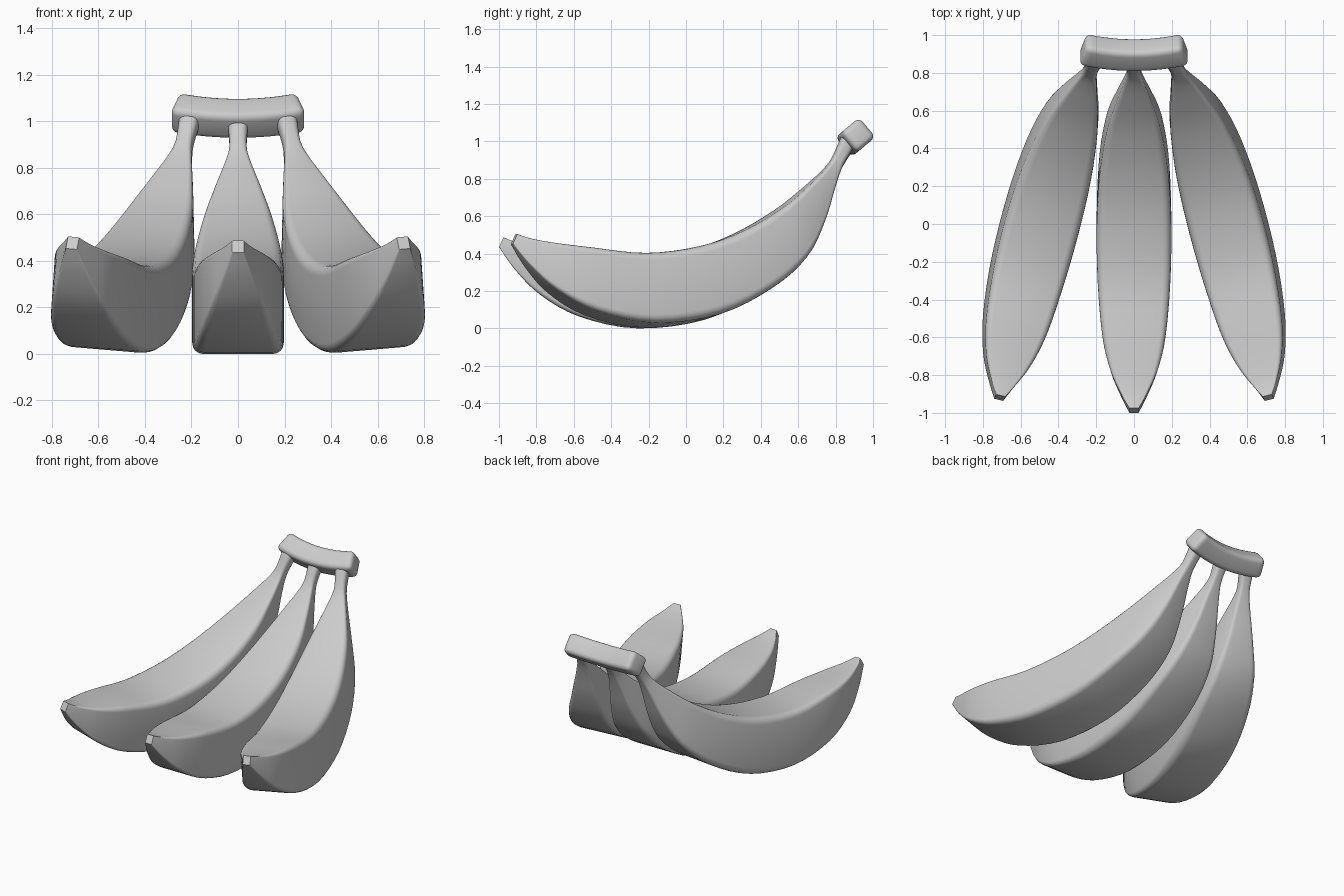
import bpy, bmesh, math
from mathutils import Vector, Matrix

cube = bpy.data.objects.get("Cube")
if cube:
    bpy.data.objects.remove(cube, do_unlink=True)

# One plain grey for everything
grey = bpy.data.materials.new("plain_grey")
grey.use_nodes = True
grey.diffuse_color = (0.6, 0.6, 0.6, 1)
grey.node_tree.nodes["Principled BSDF"].inputs["Base Color"].default_value = (0.6, 0.6, 0.6, 1)


def finish(name, bm, angle):
    bmesh.ops.recalc_face_normals(bm, faces=bm.faces)
    mesh = bpy.data.meshes.new(name)
    bm.to_mesh(mesh)
    bm.free()
    mesh.materials.append(grey)
    obj = bpy.data.objects.new(name, mesh)
    bpy.context.collection.objects.link(obj)
    bpy.ops.object.select_all(action='DESELECT')
    obj.select_set(True)
    bpy.context.view_layer.objects.active = obj
    bpy.ops.object.shade_smooth_by_angle(angle=math.radians(angle))
    return obj


# Fruit stations from tip to stem:
# inner y, inner z, outer y, outer z, half width, corner roundness
STATIONS = [
    (-.975, .487, -1, .435, .025, .15),
    (-.9, .458, -.915, .315, .068, .15),
    (-.78, .432, -.78, .18, .123, .18),
    (-.6, .407, -.57, .063, .167, .2),
    (-.3, .375, -.26, 0, .193, .22),
    (0, .412, .1, .046, .197, .24),
    (.25, .497, .4, .19, .181, .24),
    (.48, .626, .6, .357, .143, .24),
    (.64, .752, .712, .55, .092, .26),
    (.74, .845, .785, .745, .053, .35),
    (.785, .91, .835, .86, .037, .6),
    (.835, 1.015, .9, .96, .043, .7),
    (.855, 1.03, .915, .98, .034, .7),
]
STEPS = 4


def spline(rows, steps):
    """Catmull-Rom interpolation through rows of numbers."""
    out = []
    for i in range(len(rows) - 1):
        a, b = rows[max(i - 1, 0)], rows[i]
        c, d = rows[i + 1], rows[min(i + 2, len(rows) - 1)]
        for k in range(steps):
            t = k / steps
            out.append([q + .5 * t * (r - p + t * (2 * p - 5 * q + 4 * r - s + t * (3 * (q - r) + s - p)))
                        for p, q, r, s in zip(a, b, c, d)])
    return out + [list(rows[-1])]


def section(station):
    """Rounded rectangle between the inner and outer curve."""
    iy, iz, oy, oz, w, roundness = station
    top, bottom = Vector((0, iy, iz)), Vector((0, oy, oz))
    mid, up = (top + bottom) / 2, (top - bottom)
    h = up.length / 2
    up.normalize()
    r = roundness * min(w, h)
    points = []
    for n, (sx, sz) in enumerate([(1, 1), (-1, 1), (-1, -1), (1, -1)]):
        for k in range(5):
            a = math.pi / 2 * (n + k / 4)
            x = sx * (w - r) + r * math.cos(a)
            z = sz * (h - r) + r * math.sin(a)
            points.append(mid + Vector((x, 0, 0)) + up * z)
    return points


def make_fruit(name, side):
    bm = bmesh.new()
    rings = [[bm.verts.new(p) for p in section(s)] for s in spline(STATIONS, STEPS)]
    for a, b in zip(rings, rings[1:]):
        for i in range(len(a)):
            j = (i + 1) % len(a)
            bm.faces.new((a[i], a[j], b[j], b[i]))
    bm.faces.new(rings[0])
    bm.faces.new(rings[-1])
    # Fan the outer fruits out from the stem and swing them slightly sideways
    pivot = Vector((0, .85, .98))
    move = (Matrix.Translation(pivot + Vector((side * .213, 0, .014 * abs(side))))
            @ Matrix.Rotation(side * math.radians(14.4), 4, 'Z')
            @ Matrix.Rotation(-side * math.radians(4.7), 4, 'Y')
            @ Matrix.Translation(-pivot))
    bmesh.ops.transform(bm, matrix=move, verts=bm.verts)
    return finish(name, bm, 40)


for name, side in (("right_fruit", -1), ("middle_fruit", 0), ("left_fruit", 1)):
    make_fruit(name, side)

# Crown: square bar bent along an arc that rises to the back at both ends
bm = bmesh.new()
COLUMNS = 12
half, length = .068, .272
tilt = math.radians(40)
u = Vector((0, math.cos(tilt), math.sin(tilt)))
v = Vector((0, math.sin(tilt), -math.cos(tilt)))
rings = []
for i in range(COLUMNS + 1):
    t = 2 * i / COLUMNS - 1
    lean = math.radians(17) * t
    axis = Vector((-math.sin(lean), 0, 0)) + u * math.cos(lean)
    centre = Vector((length * t, .894, 1.012)) + u * (.04 * t * t)
    rings.append([bm.verts.new(centre + axis * a * half + v * b * half)
                  for a, b in ((1, 1), (-1, 1), (-1, -1), (1, -1))])
for a, b in zip(rings, rings[1:]):
    for i in range(4):
        j = (i + 1) % 4
        bm.faces.new((a[i], a[j], b[j], b[i]))
bm.faces.new(rings[0])
bm.faces.new(rings[-1])
crown = finish("stem_crown", bm, 100)
bevel = crown.modifiers.new("Rounded edges", 'BEVEL')
bevel.width = .03
bevel.segments = 4
bevel.limit_method = 'ANGLE'
bevel.angle_limit = math.radians(40)
